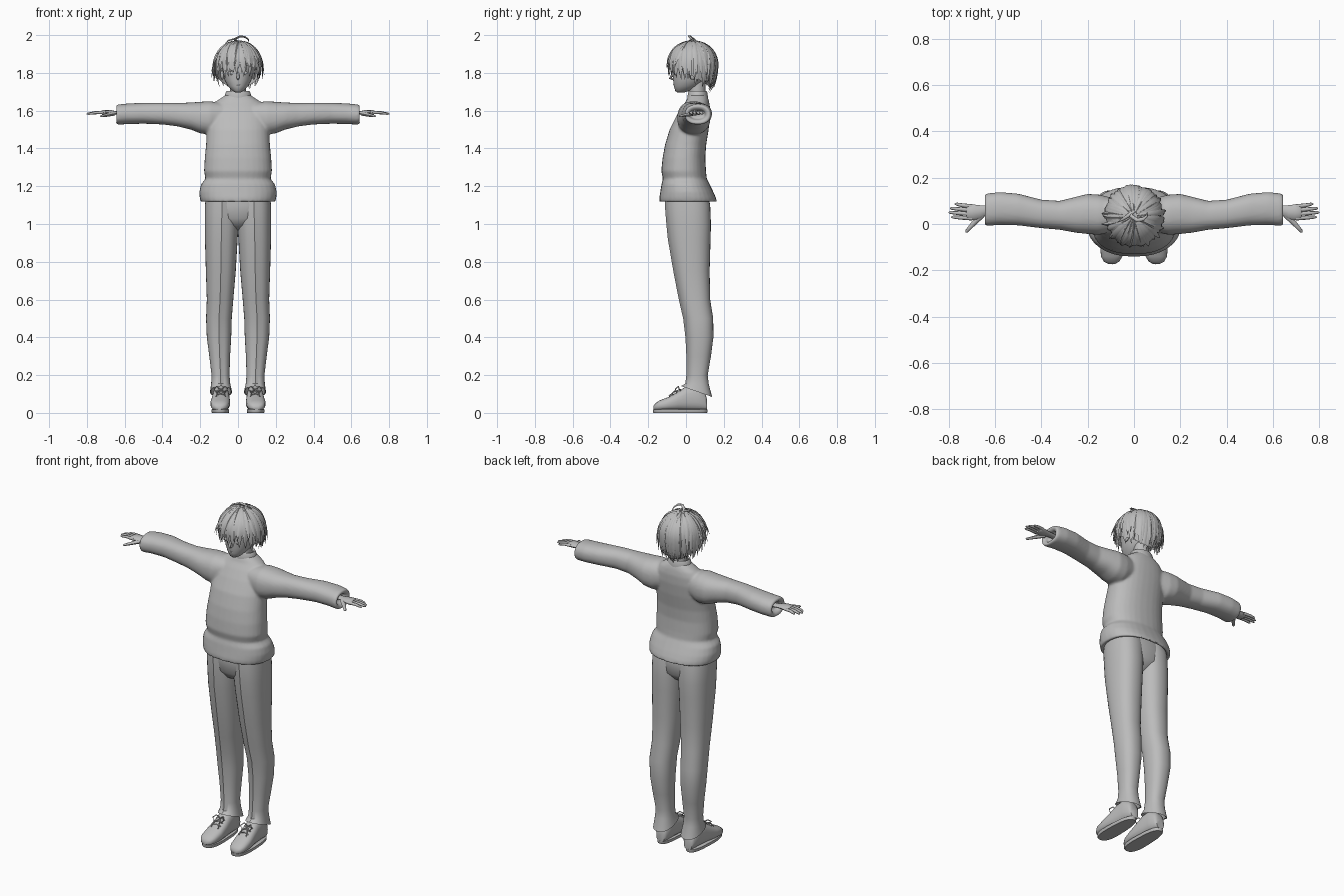
import bpy, bmesh, math, random
from mathutils import Vector, Matrix

random.seed(4)
if "Cube" in bpy.data.objects:
    bpy.data.objects.remove(bpy.data.objects["Cube"])

GREY = (0.5, 0.5, 0.5, 1)
clay = bpy.data.materials.new("plain_grey")
clay.use_nodes = True
clay.diffuse_color = GREY
clay.node_tree.nodes["Principled BSDF"].inputs["Base Color"].default_value = GREY


def ring(axis, pos, a0, a1, b0, b1, n=32, p=2.3):
    """Rounded outline across an axis, given its limits on the other two axes."""
    out = []
    for i in range(n):
        ang = 2 * math.pi * i / n
        c, s = math.cos(ang), math.sin(ang)
        a = (a0 + a1) / 2 + (a1 - a0) / 2 * math.copysign(abs(c) ** (2 / p), c)
        b = (b0 + b1) / 2 + (b1 - b0) / 2 * math.copysign(abs(s) ** (2 / p), s)
        out.append(Vector({"x": (pos, a, b), "y": (a, pos, b), "z": (a, b, pos)}[axis]))
    return out


def loft(bm, rings):
    """Skin a list of outlines and close both ends."""
    rows = [[bm.verts.new(v) for v in r] for r in rings]
    for r0, r1 in zip(rows, rows[1:]):
        for i in range(len(r0)):
            j = (i + 1) % len(r0)
            bm.faces.new((r0[i], r0[j], r1[j], r1[i]))
    bm.faces.new(rows[0][::-1])
    bm.faces.new(rows[-1])


def sweep(bm, pts, widths, heights, ups, n=8):
    """Tapered tube along points, with its height along the up vectors."""
    rings = []
    for i, p in enumerate(pts):
        t = (pts[min(i + 1, len(pts) - 1)] - pts[max(i - 1, 0)]).normalized()
        s = t.cross(ups[i]).normalized()
        u = s.cross(t)
        angs = [2 * math.pi * k / n for k in range(n)]
        rings.append([p + s * widths[i] * math.cos(a) + u * heights[i] * math.sin(a) for a in angs])
    loft(bm, rings)


def tube(bm, pts, radii, up=(0, 0, 1), flat=1.0):
    sweep(bm, [Vector(p) for p in pts], radii, [r * flat for r in radii], [Vector(up)] * len(pts))


def ball(bm, centre, size):
    bmesh.ops.create_uvsphere(bm, u_segments=16, v_segments=10, radius=1,
                              matrix=Matrix.Translation(centre) @ Matrix.Diagonal((*size, 1)))


def make(name, bm, angle=50):
    bmesh.ops.recalc_face_normals(bm, faces=bm.faces)
    me = bpy.data.meshes.new(name)
    bm.to_mesh(me)
    me.materials.append(clay)
    me.shade_smooth()
    me.set_sharp_from_angle(angle=math.radians(angle))
    ob = bpy.data.objects.new(name, me)
    bpy.context.collection.objects.link(ob)
    return ob


def make_pair(name, bm, angle=50):
    make("left_" + name, bm, angle)
    bmesh.ops.scale(bm, vec=(-1, 1, 1), verts=bm.verts)
    make("right_" + name, bm, angle)


# Sweater: body and sleeves with turned-in openings, fused into one knit surface
body = [(1.16, .15, -.11, .13), (1.12, .18, -.128, .148), (1.115, .196, -.141, .164), (1.14, .203, -.141, .158),
        (1.17, .205, -.136, .145), (1.21, .196, -.13, .125), (1.24, .172, -.122, .11), (1.28, .18, -.131, .106),
        (1.35, .176, -.124, .102), (1.42, .169, -.111, .107), (1.5, .165, -.087, .12), (1.57, .16, -.052, .127),
        (1.62, .14, -.022, .127), (1.65, .115, 0, .122), (1.67, .085, .008, .116), (1.69, .055, .02, .105)]
sleeve = [(.08, -.03, .11, 1.5, 1.64), (.15, -.047, .127, 1.472, 1.65), (.2, -.043, .13, 1.48, 1.647),
          (.25, -.038, .118, 1.5, 1.643), (.32, -.025, .1, 1.517, 1.641), (.4, -.018, .105, 1.527, 1.642),
          (.5, -.006, .131, 1.531, 1.642), (.58, -.004, .138, 1.529, 1.638), (.635, -.008, .132, 1.526, 1.633),
          (.647, -.003, .126, 1.531, 1.627), (.64, .016, .106, 1.55, 1.608), (.61, .022, .1, 1.557, 1.602)]
bm = bmesh.new()
loft(bm, [ring("z", z, -w, w, f, b) for z, w, f, b in body])
for side in (1, -1):
    loft(bm, [ring("x", side * x, *lim) for x, *lim in sleeve])
sweater = make("sweater", bm)
remesh = sweater.modifiers.new("fuse", "REMESH")
remesh.mode, remesh.voxel_size, remesh.use_smooth_shade = "VOXEL", 0.007, True
soften = sweater.modifiers.new("soften", "SMOOTH")
soften.factor, soften.iterations = 0.5, 6

# Turtleneck collar
bm = bmesh.new()
loft(bm, [ring("z", z, -w, w, .06 - d, .064 + d, p=2) for z, w, d in
          [(1.65, .072, .054), (1.675, .07, .052), (1.695, .066, .049), (1.704, .06, .045),
           (1.70, .052, .04), (1.67, .048, .036)]])
make("collar", bm)

# Trousers: hips and two creased legs with slanted cuffs
bm = bmesh.new()
loft(bm, [ring("z", z, -w, w, f, b) for z, w, f, b in
          [(1.2, .165, -.1, .11), (1.1, .172, -.108, .126), (1.03, .15, -.098, .122),
           (.99, .08, -.07, .09), (.965, .03, -.02, .05)]])
make("trouser_hips", bm)
leg = [(1.18, -.005, .165, -.1, .11), (1.1, -.005, .175, -.106, .128), (1, -.003, .176, -.098, .132),
       (.92, .002, .175, -.09, .13), (.75, .012, .17, -.061, .125), (.6, .025, .165, -.032, .128),
       (.5, .033, .169, -.009, .144), (.4, .036, .165, .003, .145), (.3, .042, .152, .008, .132),
       (.2, .045, .14, .008, .115), (.155, .041, .142, .002, .12), (.112, .032, .148, -.02, .138),
       (.114, .037, .143, -.014, .132), (.15, .05, .13, .01, .11)]
rings = []
for z, *lim in leg:
    r = ring("z", z, *lim)
    r[24].y -= 0.006
    if z < .12:
        for v in r:
            v.z -= 0.35 * (v.y - 0.06)
    rings.append(r)
bm = bmesh.new()
loft(bm, rings)
make_pair("trouser_leg", bm, 40)

# Shoes with soles and laces
upper = [(.112, .065, .115, .015, .07), (.1, .055, .125, .012, .11), (.05, .05, .13, .012, .15),
         (0, .046, .135, .012, .14), (-.04, .043, .14, .012, .115), (-.09, .042, .146, .012, .085),
         (-.14, .05, .143, .012, .066), (-.163, .064, .13, .014, .05), (-.173, .085, .11, .018, .035)]
bm = bmesh.new()
loft(bm, [ring("y", y, *lim, n=24, p=2.5) for y, *lim in upper])
make_pair("shoe", bm)
bm = bmesh.new()
outlines = []
for z, grow in ((0, -.003), (.004, 0), (.018, 0), (.02, -.004)):
    r = ring("z", z, .042 - grow, .146 + grow, -.174 - grow, .113 + grow, p=2.5)
    for v in r:
        v.x = .093 + (v.x - .093) * (.86 - .9 * min(v.y, 0))
    outlines.append(r)
loft(bm, outlines)
make_pair("shoe_sole", bm)
bm = bmesh.new()
for s in (-1, 1):
    tube(bm, [(.091, -.035, .122), (.091 + s * .022, -.04, .14), (.091 + s * .036, -.055, .128),
              (.091 + s * .024, -.06, .11), (.091, -.042, .118)], [.003] * 5, (0, .3, 1))
    tube(bm, [(.091, -.04, .12), (.091 + s * .016, -.066, .112), (.091 + s * .024, -.09, .088)], [.003] * 3)
for y, z in ((-.03, .124), (-.05, .114), (-.07, .102)):
    tube(bm, [(.065, y, z - .008), (.091, y, z), (.117, y, z - .008)], [.003] * 3)
make_pair("shoe_lace", bm)

# Hands: palm, four fingers and thumb
bm = bmesh.new()
tube(bm, [(.6, .06, 1.585), (.645, .058, 1.588), (.67, .052, 1.59), (.695, .051, 1.59), (.715, .05, 1.589),
          (.722, .05, 1.588)], [.022, .022, .03, .034, .034, .028], flat=.42)
for base, tip, reach in ((.025, .03, .79), (.043, .05, .802), (.06, .068, .796), (.076, .086, .775)):
    mid = (.71 + reach) / 2
    tube(bm, [(.7, base, 1.59), (mid, (base + tip) / 2, 1.59), (reach - .008, tip, 1.584), (reach, tip, 1.582)],
         [.0095, .0085, .0065, .002], flat=.9)
tube(bm, [(.655, .04, 1.585), (.685, .012, 1.579), (.708, -.014, 1.574), (.724, -.032, 1.571), (.728, -.036, 1.57)],
     [.013, .012, .009, .007, .002], flat=.85)
make_pair("hand", bm)

# Neck and head
bm = bmesh.new()
loft(bm, [ring("z", z, -w, w, .06 - w, .06 + w, p=2) for z, w in ((1.63, .044), (1.7, .042), (1.78, .044))])
make("neck", bm)
skull = [(1.696, .012, -.046, -.01), (1.705, .03, -.057, .02), (1.73, .054, -.064, .07), (1.76, .07, -.068, .1),
         (1.8, .08, -.07, .125), (1.84, .086, -.072, .135), (1.9, .085, -.06, .135), (1.94, .06, -.02, .1),
         (1.953, .02, .01, .06)]
bm = bmesh.new()
loft(bm, [ring("z", z, -w, w, f, b, p=2.1) for z, w, f, b in skull])
make("head", bm)
bm = bmesh.new()
tube(bm, [(0, -.062, 1.81), (0, -.074, 1.788), (0, -.083, 1.772), (0, -.066, 1.764)],
     [.004, .007, .008, .004], (0, -1, .3))
make("nose", bm)
bm = bmesh.new()
tube(bm, [(-.018, -.06, 1.737), (0, -.064, 1.736), (.018, -.06, 1.737)], [.001, .004, .001])
make("mouth", bm)
bm = bmesh.new()
ball(bm, (.034, -.059, 1.8), (.016, .006, .011))
make_pair("eye", bm)
bm = bmesh.new()
ball(bm, (.083, .035, 1.79), (.01, .018, .026))
make_pair("ear", bm)


def scalp(a, t, end, k=1.0):
    """Point on the hair volume: a turns round the crown, t runs crown to tip."""
    ph = t * math.acos((end - 1.85) / .2)
    r, h = math.sin(ph) * k, math.cos(ph) * k
    return Vector((.121 * r * math.sin(a), .036 - .13 * r * math.cos(a), 1.85 + (.12 if h > 0 else .2) * h))


# Hair cap: shell whose hairline is high at the brow and low at the nape
bm = bmesh.new()
N, R = 48, 14
grid = [[bm.verts.new(scalp(2 * math.pi * i / N, (j + .3) / (R + .3),
                            1.78 + .065 * math.cos(2 * math.pi * i / N), .96)) for i in range(N)]
        for j in range(R + 1)]
bm.faces.new(grid[0])
for j in range(R):
    for i in range(N):
        k = (i + 1) % N
        bm.faces.new((grid[j][i], grid[j + 1][i], grid[j + 1][k], grid[j][k]))
make("hair_cap", bm)

# Hair locks: a full layer round the head, then shorter flicked locks over it
bm = bmesh.new()
STEPS = 12
for count, layer in ((34, 0), (30, 1), (22, 2)):
    for i in range(count):
        a0 = 2 * math.pi * (i + random.uniform(-.3, .3)) / count
        end = 1.755 + .045 * math.cos(a0) + .012 * layer + random.uniform(-.022, .018)
        swirl = random.uniform(-.22, .22)
        flick = random.uniform(0, .012) + layer * .011 * abs(math.sin(a0))
        width, k = random.uniform(.015, .022) * (1 - .2 * layer), random.uniform(.96, 1.0)
        pts, ups, ws, hs = [], [], [], []
        for s in range(STEPS + 1):
            t = .06 + .94 * s / STEPS
            a = a0 + swirl * (t - .3)
            p = scalp(a, t, end, k)
            out = Vector((math.sin(a), -math.cos(a), 0))
            pts.append(p + out * flick * t ** 5)
            ups.append((p - Vector((0, .036, 1.83))).normalized())
            ws.append(width * 1.3 * t ** .6 * (1 - t ** 4) + .0006)
            hs.append(.008 * t ** .5 * (1 - t ** 4) + .0005)
        sweep(bm, pts, ws, hs, ups, 4)
make("hair_locks", bm, 60)

# Curled cowlick on the crown
bm = bmesh.new()
tube(bm, [(-.02, .06, 1.962), (-.012, .035, 1.982), (.012, .018, 1.994), (.038, .02, 1.99), (.055, .035, 1.976),
          (.058, .05, 1.962)], [.004, .008, .009, .008, .005, .001], flat=.6)
tube(bm, [(.01, .06, 1.962), (-.02, .04, 1.979), (-.05, .02, 1.972), (-.068, .01, 1.955)],
     [.004, .008, .006, .001], flat=.6)
make("cowlick", bm)
